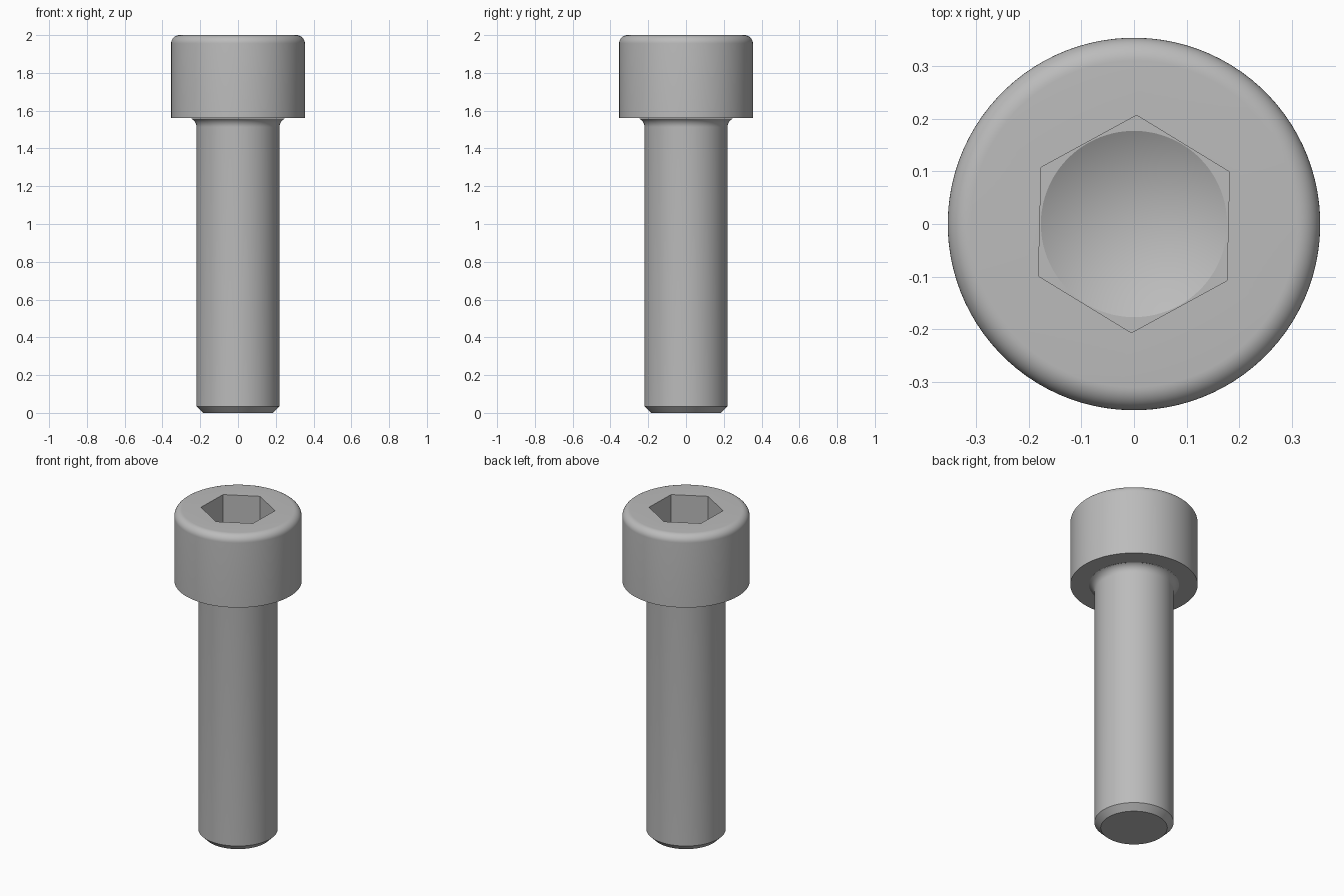
import bpy
import bmesh
import math

SEGMENTS = 96
TURN = math.radians(-1.4)   # slight turn of the socket about the axis

if "Cube" in bpy.data.objects:
    bpy.data.objects.remove(bpy.data.objects["Cube"])

steel = bpy.data.materials.new("grey steel")
steel.use_nodes = True
colour = (0.5, 0.5, 0.5, 1)
steel.diffuse_color = colour
steel.node_tree.nodes["Principled BSDF"].inputs["Base Color"].default_value = colour


def circle(radius, z):
    return [(radius, z)] * SEGMENTS


def hexagon(apothem, z):
    sixth = math.pi / 3
    angles = (math.tau * i / SEGMENTS % sixth - sixth / 2 for i in range(SEGMENTS))
    return [(apothem / math.cos(a), z) for a in angles]


def arc(radius, z, size, start, end, steps):
    """Circular rings whose profile follows an arc around (radius, z)."""
    angles = (math.radians(start + (end - start) * i / steps) for i in range(steps + 1))
    return [circle(radius + size * math.cos(a), z + size * math.sin(a)) for a in angles]


def loft(name, rings, start_tip=None, end_tip=None):
    """Skin a stack of rings, closing each end with a fan if a tip height is given."""
    bm = bmesh.new()
    loops = []
    for ring in rings:
        loop = []
        for i, (r, z) in enumerate(ring):
            a = math.tau * i / SEGMENTS + math.pi / 2 + TURN
            loop.append(bm.verts.new((r * math.cos(a), r * math.sin(a), z)))
        loops.append(loop)
    for low, high in zip(loops, loops[1:]):
        for i in range(SEGMENTS):
            bm.faces.new((low[i - 1], low[i], high[i], high[i - 1]))
    for loop, tip, flip in ((loops[0], start_tip, True), (loops[-1], end_tip, False)):
        if tip is not None:
            centre = bm.verts.new((0, 0, tip))
            for i in range(SEGMENTS):
                pair = (loop[i], loop[i - 1]) if flip else (loop[i - 1], loop[i])
                bm.faces.new((*pair, centre))
    mesh = bpy.data.meshes.new(name)
    bm.to_mesh(mesh)
    bm.free()
    mesh.materials.append(steel)
    obj = bpy.data.objects.new(name, mesh)
    bpy.context.collection.objects.link(obj)
    bpy.ops.object.select_all(action="DESELECT")
    obj.select_set(True)
    bpy.context.view_layer.objects.active = obj
    bpy.ops.object.shade_smooth_by_angle(angle=math.radians(25))
    return obj


# Shank: chamfered tip, straight body, hollow fillet flaring up to the head
loft("shank",
     [circle(0.185, 0), circle(0.22, 0.035)]
     + arc(0.27, 1.513, 0.05, 180, 113, 8),
     start_tip=0)

# Head: flat underside, rounded top rim, hexagonal socket with a drilled cone floor
loft("head",
     [circle(0.25, 1.56), circle(0.354, 1.56)]
     + arc(0.31, 1.956, 0.044, 0, 90, 10)
     + [hexagon(0.179, 2), hexagon(0.179, 1.78), circle(0.177, 1.78)],
     end_tip=1.68)
